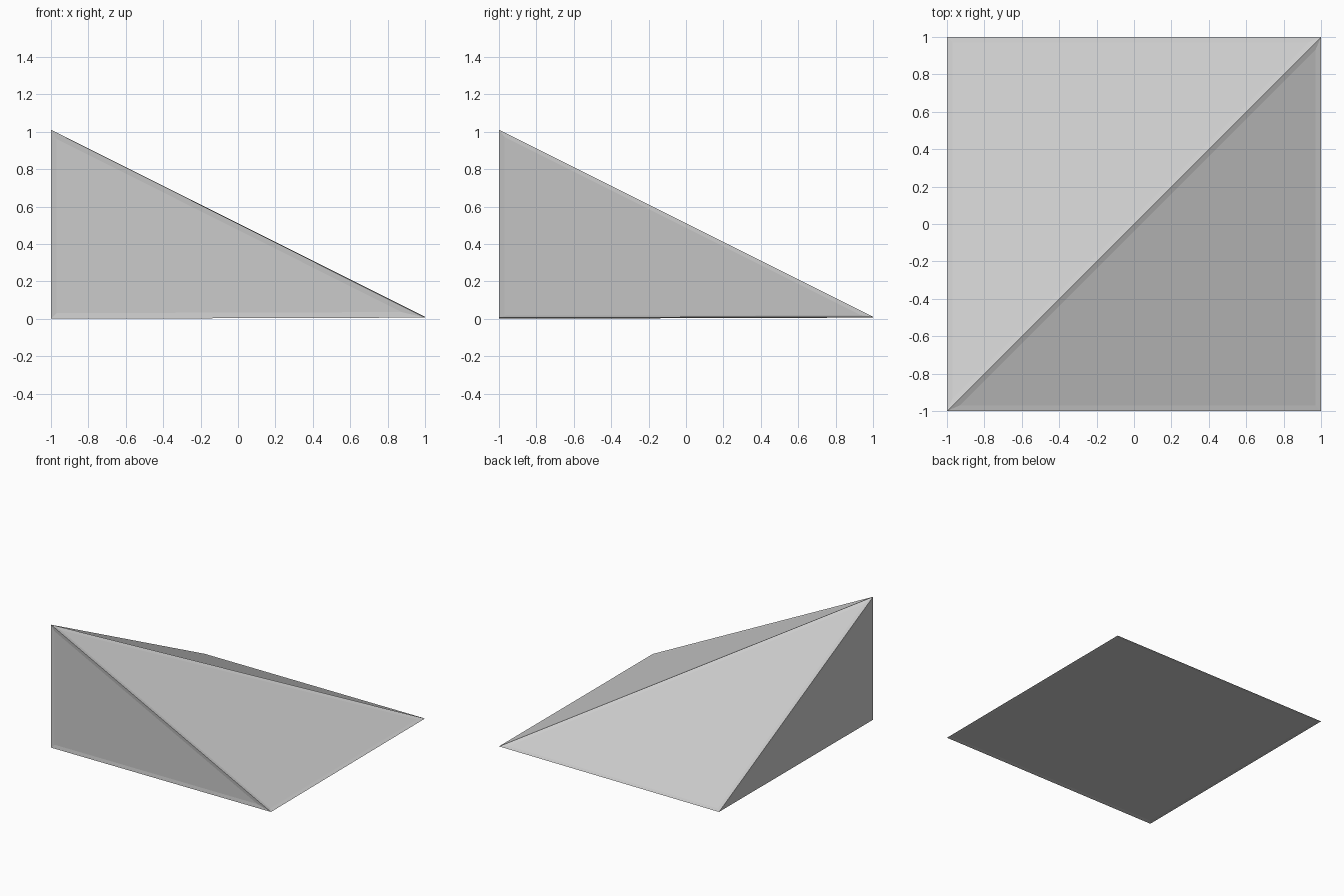
import bpy
import bmesh

if "Cube" in bpy.data.objects:
    bpy.data.objects.remove(bpy.data.objects["Cube"])

# Corner wedge: square base with the peak above the front left corner
bm = bmesh.new()
corner, right, far, back, peak = [bm.verts.new(p) for p in (
    (-1, -1, 0), (1, -1, 0.006), (1, 1, 0.01), (-1, 1, 0.006), (-1, -1, 1.01))]

# Walls, two slopes and the base
for loop in ((corner, right, peak), (right, far, peak), (far, back, peak),
             (back, corner, peak), (corner, back, far, right)):
    bm.faces.new(loop)
bmesh.ops.recalc_face_normals(bm, faces=bm.faces)

# Shallow recessed panel in every face, leaving a slim bevelled rim
bmesh.ops.inset_individual(bm, faces=bm.faces[:], thickness=0.03,
                           depth=-0.004, use_even_offset=True)

mesh = bpy.data.meshes.new("corner_wedge")
bm.to_mesh(mesh)
bm.free()
wedge = bpy.data.objects.new("corner_wedge", mesh)
bpy.context.collection.objects.link(wedge)
